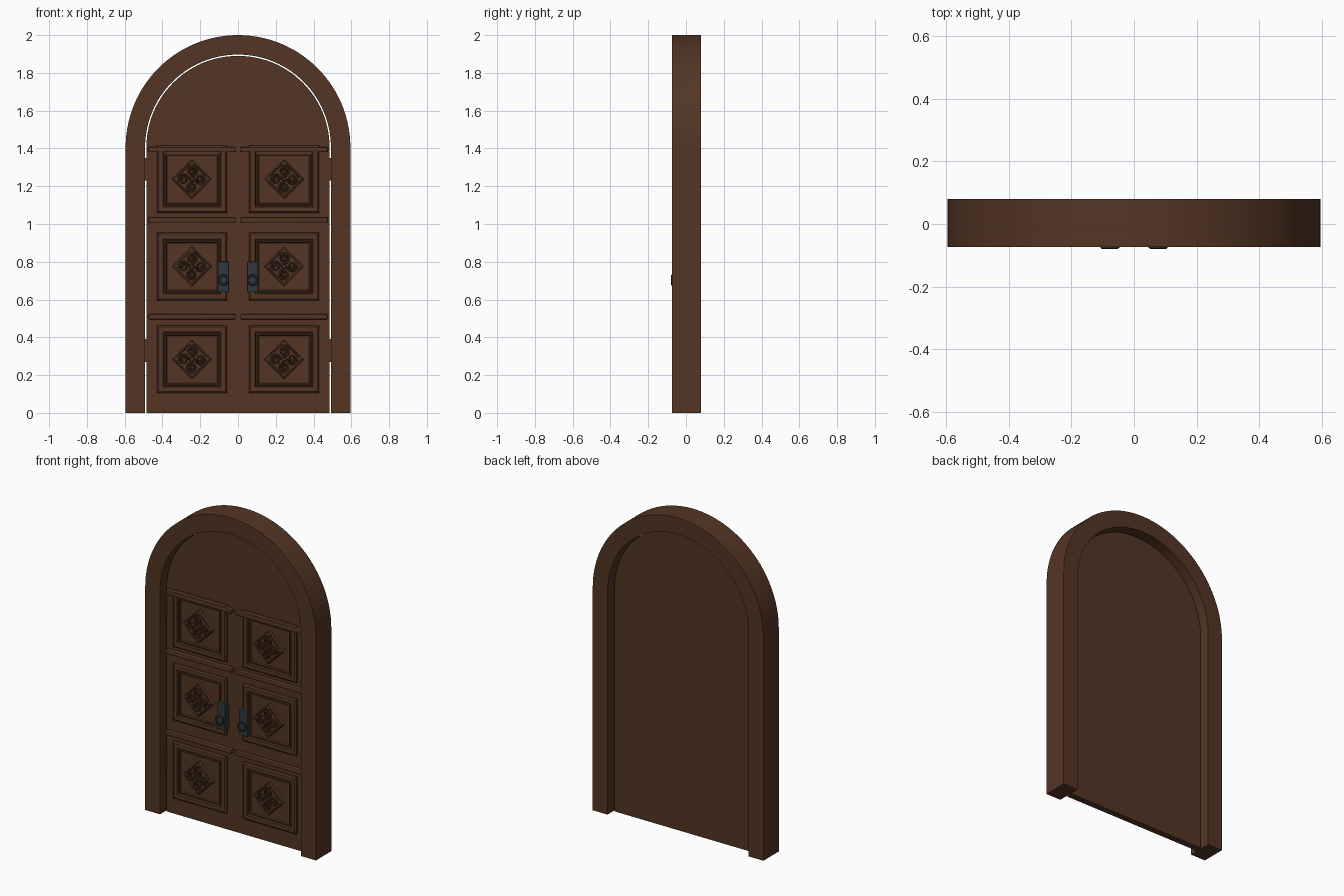
import bpy, bmesh, math
from mathutils import Matrix

cube = bpy.data.objects.get("Cube")
if cube:
    bpy.data.objects.remove(cube, do_unlink=True)


def material(name, color):
    m = bpy.data.materials.new(name)
    m.use_nodes = True
    m.diffuse_color = (*color, 1)
    m.node_tree.nodes["Principled BSDF"].inputs["Base Color"].default_value = (*color, 1)
    return m


WOOD = material("dark brown wood", (0.088, 0.036, 0.018))
METAL = material("dark iron", (0.03, 0.04, 0.045))

SPRING = 1.405          # height where the arch starts
DOOR_Y = 0.02           # half thickness of the door slab


def add(name, mesh, mat, loc=(0, 0, 0), smooth=False):
    ob = bpy.data.objects.new(name, mesh)
    bpy.context.collection.objects.link(ob)
    ob.location = loc
    if not mesh.materials:
        mesh.materials.append(mat)
    if smooth:
        bpy.ops.object.select_all(action='DESELECT')
        ob.select_set(True)
        bpy.context.view_layer.objects.active = ob
        bpy.ops.object.shade_smooth_by_angle(angle=math.radians(30))
    return ob


def to_mesh(bm, name):
    bmesh.ops.recalc_face_normals(bm, faces=bm.faces)
    me = bpy.data.meshes.new(name)
    bm.to_mesh(me)
    bm.free()
    return me


def prism(name, outline, y0, y1):
    """Solid made by pushing an x-z outline along y."""
    bm = bmesh.new()
    face = bm.faces.new([bm.verts.new((x, y0, z)) for x, z in outline])
    new = bmesh.ops.extrude_face_region(bm, geom=[face])["geom"]
    bmesh.ops.translate(bm, vec=(0, y1 - y0, 0),
                        verts=[v for v in new if isinstance(v, bmesh.types.BMVert)])
    return to_mesh(bm, name)


def arc(r, n=56):
    return [(r * math.cos(math.pi * i / n), SPRING + r * math.sin(math.pi * i / n))
            for i in range(n + 1)]


def stepped_panel(name, w, h, steps, turn=0):
    """Rectangular relief: each step is (inset from the edge, height)."""
    bm = bmesh.new()
    rings = []
    for inset, height in steps:
        a, b = w / 2 - inset, h / 2 - inset
        rings.append([bm.verts.new((x, -height, z))
                      for x, z in ((-a, -b), (a, -b), (a, b), (-a, b))])
    for lo, hi in zip(rings, rings[1:]):
        for i in range(4):
            j = (i + 1) % 4
            bm.faces.new((lo[i], lo[j], hi[j], hi[i]))
    bm.faces.new(rings[-1])
    bm.faces.new(rings[0][::-1])
    bm.transform(Matrix.Rotation(turn, 4, 'Y'))
    return to_mesh(bm, name)


def box(name, size, bevel=0.0):
    bm = bmesh.new()
    bmesh.ops.create_cube(bm, size=1)
    bmesh.ops.scale(bm, vec=size, verts=bm.verts)
    if bevel:
        bmesh.ops.bevel(bm, geom=bm.edges[:], offset=bevel, segments=2,
                        profile=0.5, affect='EDGES')
    return to_mesh(bm, name)


def lathe(name, profile, n=24):
    """Round part about the y axis; profile is (radius, height toward the front)."""
    bm = bmesh.new()
    verts = [bm.verts.new((r, -h, 0)) for r, h in profile]
    edges = [bm.edges.new(p) for p in zip(verts, verts[1:])]
    bmesh.ops.spin(bm, geom=verts + edges, axis=(0, 1, 0), cent=(0, 0, 0),
                   steps=n, angle=2 * math.pi)
    bmesh.ops.remove_doubles(bm, verts=bm.verts, dist=0.0001)
    return to_mesh(bm, name)


def scrollwork():
    """Four spirals in a pinwheel, rising toward the middle."""
    cu = bpy.data.curves.new("scroll_path", 'CURVE')
    cu.dimensions = '3D'
    cu.bevel_depth = 0.0055
    cu.bevel_resolution = 1
    cu.use_fill_caps = True
    for k in range(4):
        turn = k * math.pi / 2
        pts = [(0.004, 0)]
        for i in range(25):
            t = i / 24
            r = 0.027 - 0.02 * t
            a = math.pi + t * 3.3 * math.pi
            pts.append((0.043 + r * math.cos(a), r * math.sin(a)))
        sp = cu.splines.new('POLY')
        sp.points.add(len(pts) - 1)
        for p, (x, z) in zip(sp.points, pts):
            height = 0.028 if math.hypot(x, z) < 0.03 else 0.022
            p.co = (x * math.cos(turn) - z * math.sin(turn), -height,
                    x * math.sin(turn) + z * math.cos(turn), 1)
    tmp = bpy.data.objects.new("scroll_helper", cu)
    bpy.context.collection.objects.link(tmp)
    deps = bpy.context.evaluated_depsgraph_get()
    me = bpy.data.meshes.new_from_object(tmp.evaluated_get(deps))
    bpy.data.objects.remove(tmp, do_unlink=True)
    me.materials.clear()
    return me


# Frame: two posts and the arch on top
FRONT, BACK, OUT, IN = -0.074, 0.079, 0.595, 0.492
for side, s in (("right", -1), ("left", 1)):
    post = [(s * IN, 0), (s * OUT, 0), (s * OUT, SPRING), (s * IN, SPRING)]
    add(side + "_post", prism("post", post, FRONT, BACK), WOOD)
add("arch", prism("arch", arc(OUT) + arc(IN)[::-1], FRONT, BACK), WOOD, smooth=True)

# Door slab with round top
add("door_slab", prism("door_slab", [(-0.485, 0), (0.485, 0)] + arc(0.485),
                       -DOOR_Y, DOOR_Y), WOOD)

# Shared meshes for the repeated parts
panel = stepped_panel("panel", 0.372, 0.358, [
    (0, 0), (0, 0.013), (0.008, 0.02), (0.033, 0.02), (0.036, 0.008),
    (0.042, 0.008), (0.044, 0.015), (0.05, 0.015), (0.054, 0.008)])
diamond = stepped_panel("diamond", 0.148, 0.148, [
    (0, 0), (0, 0.02), (0.003, 0.023), (0.009, 0.023), (0.012, 0.01)], math.pi / 4)
scroll = scrollwork()
boss = lathe("boss", [(0.012, 0), (0.012, 0.026), (0.008, 0.032), (0, 0.034)], 12)
corner = stepped_panel("corner", 0.022, 0.022, [(0, 0), (0, 0.016), (0.007, 0.02)],
                       math.pi / 4)
rail = box("rail", (0.463, 0.032, 0.028), 0.007)
hinge = box("hinge", (0.012, 0.03, 0.12))
plate = box("plate", (0.058, 0.04, 0.162), 0.004)
knob = lathe("knob", [(0.022, 0), (0.022, 0.012), (0.03, 0.016), (0.03, 0.022),
                      (0.026, 0.025), (0.02, 0.025), (0.018, 0.019), (0, 0.019)])

for side, s in (("right", -1), ("left", 1)):
    x = s * 0.244
    # Carved panels
    for level, z in (("lower", 0.283), ("middle", 0.775), ("upper", 1.237)):
        tag = f"{side}_{level}_"
        add(tag + "panel", panel, WOOD, (x, -DOOR_Y, z))
        y = -DOOR_Y - 0.008
        add(tag + "diamond", diamond, WOOD, (x, y, z))
        y -= 0.01
        add(tag + "scrollwork", scroll, WOOD, (x, y + 0.004, z), True)
        add(tag + "boss", boss, WOOD, (x, y + 0.002, z), True)
        for k in range(4):
            a = k * math.pi / 2
            add(f"{tag}corner_{k}", corner, WOOD,
                (x + 0.08 * math.cos(a), y + 0.003, z + 0.08 * math.sin(a)))
    # Cross rails
    for level, z in (("lower", 0.509), ("middle", 1.021), ("upper", 1.394)):
        add(f"{side}_{level}_rail", rail, WOOD, (x, -DOOR_Y - 0.014, z), True)
    # Hinges in the gap beside the slab
    for level, z in (("lower", 0.33), ("upper", 1.29)):
        add(f"{side}_{level}_hinge", hinge, WOOD, (s * 0.488, -0.01, z))
    # Door handle
    add(side + "_handle_plate", plate, METAL, (s * 0.077, -0.038, 0.72))
    add(side + "_handle_knob", knob, METAL, (s * 0.077, -0.054, 0.703), True)
